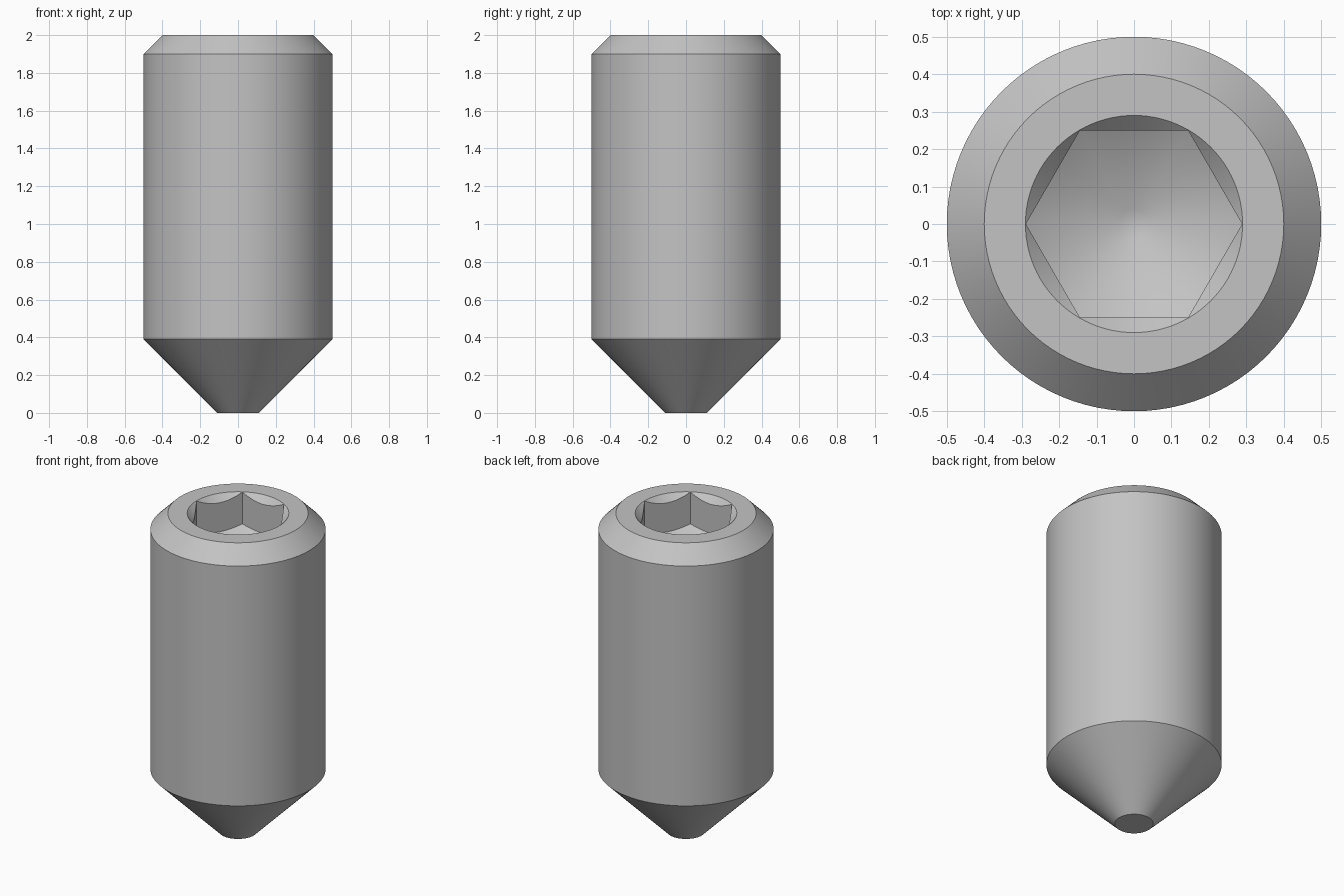
import bpy, bmesh, math

cube = bpy.data.objects.get("Cube")
if cube:
    bpy.data.objects.remove(cube, do_unlink=True)

SEGMENTS = 96
RIM = 0.29            # socket mouth radius
HALF_FLATS = 0.25     # half the width across the hexagon flats
FLOOR = 1.8           # socket floor height at the corners
SLOPE = math.tan(math.radians(30))

steel = bpy.data.materials.new("grey steel")
steel.use_nodes = True
colour = (0.55, 0.55, 0.55, 1)
steel.diffuse_color = colour
steel.node_tree.nodes["Principled BSDF"].inputs["Base Color"].default_value = colour


def hex_radius(a):
    return HALF_FLATS / math.cos(a % (math.pi / 3) - math.pi / 6)


def circle(r, z):
    return lambda a: (r, z)


def mouth_edge(a):
    # hexagon walls cut by the 45 degree entry countersink
    r = hex_radius(a)
    return r, 2 - (RIM - r)


def floor_edge(a):
    # hexagon walls meeting the conical drill floor
    r = hex_radius(a)
    return r, FLOOR - (RIM - r) * SLOPE


# Rings from the cone point, up the outside, over the rim and into the socket
rings = [
    circle(0.11, 0), circle(0.5, 0.39), circle(0.5, 1.9), circle(0.4, 2),
    circle(RIM, 2), mouth_edge, floor_edge,
    circle(0.04, FLOOR - (RIM - 0.04) * SLOPE),
]

bm = bmesh.new()
loops = []
for ring in rings:
    loop = []
    for i in range(SEGMENTS):
        a = math.tau * i / SEGMENTS
        r, z = ring(a)
        loop.append(bm.verts.new((r * math.cos(a), r * math.sin(a), z)))
    loops.append(loop)
for low, high in zip(loops, loops[1:]):
    for i in range(SEGMENTS):
        j = (i + 1) % SEGMENTS
        bm.faces.new((low[i], low[j], high[j], high[i]))

# Flat point below, flat drill tip inside the socket
bm.faces.new(loops[0][::-1])
bm.faces.new(loops[-1])
bmesh.ops.recalc_face_normals(bm, faces=bm.faces)

mesh = bpy.data.meshes.new("set_screw")
bm.to_mesh(mesh)
bm.free()
mesh.materials.append(steel)
screw = bpy.data.objects.new("set_screw", mesh)
bpy.context.collection.objects.link(screw)

bpy.ops.object.select_all(action="DESELECT")
screw.select_set(True)
bpy.context.view_layer.objects.active = screw
bpy.ops.object.shade_smooth_by_angle(angle=math.radians(35))
